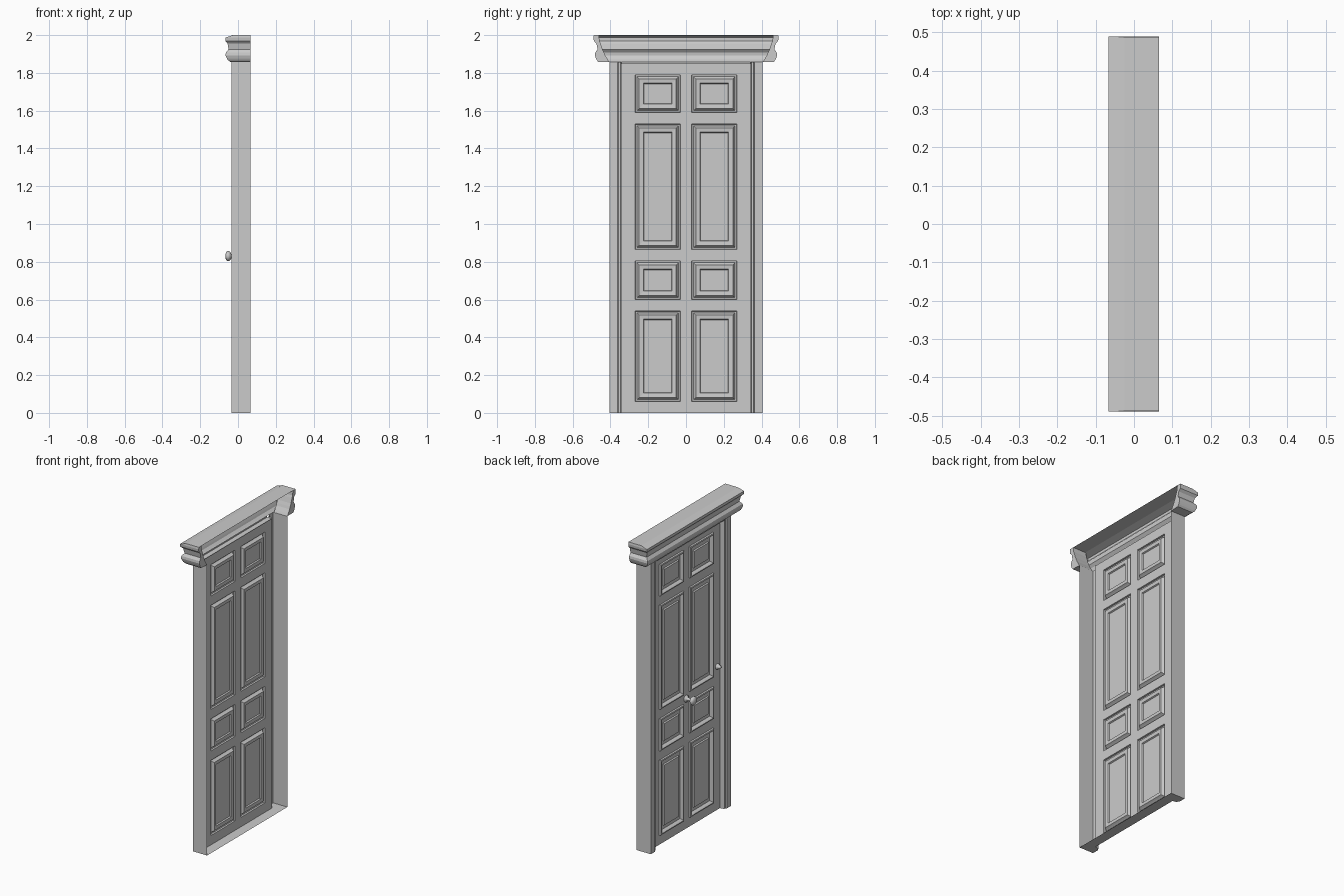
import bpy, bmesh, math

if "Cube" in bpy.data.objects:
    bpy.data.objects.remove(bpy.data.objects["Cube"])

W, TOP = 0.405, 1.857        # half width and height of the frame
BACK, FRONT, DOOR = 0.065, -0.035, 0.0   # depths along x


def finish(name, bm, smooth=False):
    bmesh.ops.remove_doubles(bm, verts=bm.verts, dist=1e-5)
    bmesh.ops.recalc_face_normals(bm, faces=bm.faces)
    me = bpy.data.meshes.new(name)
    bm.to_mesh(me)
    bm.free()
    ob = bpy.data.objects.new(name, me)
    bpy.context.collection.objects.link(ob)
    if smooth:
        for p in me.polygons:
            p.use_smooth = True
    return ob


def face(bm, pts):
    return bm.faces.new([bm.verts.new(p) for p in pts])


def skin(bm, rows, closed=False):
    """Join successive rows of points with quads."""
    vs = [[bm.verts.new(p) for p in r] for r in rows]
    n = len(vs[0])
    for a, b in zip(vs, vs[1:]):
        for i in range(n if closed else n - 1):
            j = (i + 1) % n
            bm.faces.new((a[i], a[j], b[j], b[i]))
    return vs


def lathe(name, y, z, profile, seg=20):
    """Turn (x, radius) points around an axis along x."""
    bm = bmesh.new()
    rows = [[(x, y + r * math.cos(2 * math.pi * k / seg),
              z + r * math.sin(2 * math.pi * k / seg)) for k in range(seg)]
            for x, r in profile]
    vs = skin(bm, rows, True)
    bm.faces.new(vs[-1])
    return finish(name, bm, True)


# Jambs: hollow stepped strips, open at the back
section = [(BACK, W), (FRONT, W), (FRONT, 0.362), (-0.028, 0.357),
           (-0.028, 0.347), (DOOR, 0.342)]
for side, name in ((-1, "left_jamb"), (1, "right_jamb")):
    bm = bmesh.new()
    skin(bm, [[(x, side * y, z) for x, y in section] for z in (0, TOP)])
    face(bm, [(x, side * y, 0) for x, y in section] + [(BACK, side * 0.342, 0)])
    finish(name, bm)

# Header over the door and sill plate below it
bm = bmesh.new()
skin(bm, [[(x, y, z) for y in (-0.345, 0.345)]
          for x, z in ((FRONT, TOP), (FRONT, 1.848), (DOOR, 1.845))])
finish("header", bm)
bm = bmesh.new()
face(bm, [(DOOR, -0.342, 0), (BACK, -0.342, 0), (BACK, 0.342, 0), (DOOR, 0.342, 0)])
finish("sill", bm)

# Door leaf: sheet with eight moulded panels
ys = [-0.345, -0.27, -0.03, 0.03, 0.27, 0.345]
zs = [0, 0.06, 0.54, 0.60, 0.805, 0.865, 1.53, 1.59, 1.79, 1.85]
steps = [(0, 0), (0.002, -0.010), (0.010, -0.012), (0.016, -0.004),
         (0.022, 0.006), (0.044, 0.004), (0.048, -0.004)]
bm = bmesh.new()
for i in range(len(ys) - 1):
    for j in range(len(zs) - 1):
        y0, y1, z0, z1 = ys[i], ys[i + 1], zs[j], zs[j + 1]
        if i in (1, 3) and j % 2:
            rings = [[(DOOR + d, y0 + s, z0 + s), (DOOR + d, y1 - s, z0 + s),
                      (DOOR + d, y1 - s, z1 - s), (DOOR + d, y0 + s, z1 - s)]
                     for s, d in steps]
            bm.faces.new(skin(bm, rings, True)[-1])
        else:
            face(bm, [(DOOR, y0, z0), (DOOR, y1, z0), (DOOR, y1, z1), (DOOR, y0, z1)])
finish("door_leaf", bm)

# Cornice: profile rows (z, front x, outer y, inner y) mitred round the ends
profile = [(2.0, -0.025, 0.488, 0.462), (1.987, -0.067, 0.49, 0.46),
           (1.970, -0.067, 0.488, 0.458), (1.955, -0.055, 0.474, 0.452),
           (1.925, -0.050, 0.468, 0.442), (1.908, -0.064, 0.480, 0.434),
           (1.893, -0.066, 0.482, 0.428), (1.880, -0.060, 0.478, 0.420),
           (1.870, -0.056, 0.474, 0.414), (1.859, -0.042, 0.466, 0.408),
           (TOP, FRONT, W, W)]
bm = bmesh.new()
rows = [[(-0.03, -yi, z), (BACK, -yi, z), (BACK, -yo, z), (x, -yo, z),
         (x, yo, z), (BACK, yo, z), (BACK, yi, z), (-0.03, yi, z)]
        for z, x, yo, yi in profile]
skin(bm, rows)
z, x, yo, yi = profile[0]
face(bm, [(x, -yo, z), (BACK, -yo, z), (BACK, yo, z), (x, yo, z)])
finish("cornice", bm)

# Centre knob and key plate
lathe("door_knob", 0, 0.83,
      [(0.0, 0.022), (-0.006, 0.021), (-0.010, 0.010), (-0.034, 0.009),
       (-0.040, 0.020), (-0.048, 0.027), (-0.056, 0.027), (-0.063, 0.020),
       (-0.067, 0.008)])
lathe("key_plate", -0.315, 0.915,
      [(0.0, 0.019), (-0.006, 0.018), (-0.010, 0.012), (-0.020, 0.011),
       (-0.026, 0.006)], 14)
